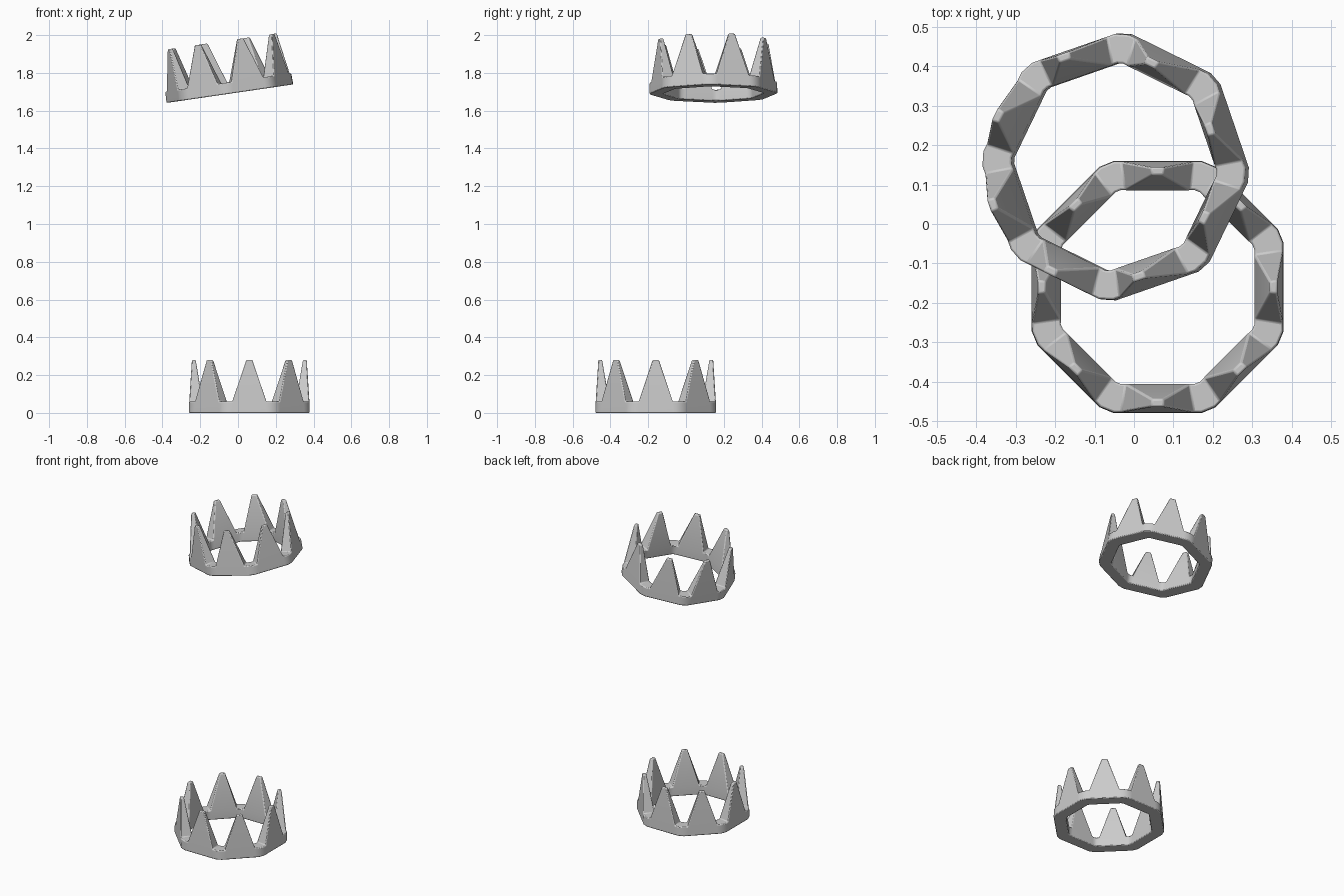
import bpy, bmesh
from math import radians, cos, sin, pi
from mathutils import Vector

if "Cube" in bpy.data.objects:
    bpy.data.objects.remove(bpy.data.objects["Cube"])

RIM_H, TIP_H = 0.06, 0.28


def crown(name, location, tilt, spin):
    bm = bmesh.new()

    # point on side k: apothem r, tangent offset t, height z
    def pt(k, r, t, z):
        a = k * pi / 4
        return bm.verts.new((r * cos(a) - t * sin(a), r * sin(a) + t * cos(a), z))

    # eight-sided rim with chamfered corners: columns of four verts
    cols = []
    for k in range(8):
        for to, ti in ((-0.112, -0.094), (-0.091, -0.08), (0.091, 0.08), (0.112, 0.094)):
            cols.append([pt(k, 0.32, to, 0), pt(k, 0.318, to, RIM_H),
                         pt(k, 0.246, ti, RIM_H), pt(k, 0.246, ti, 0)])
    n = len(cols)
    for i in range(n):
        a, b = cols[i], cols[(i + 1) % n]
        spike = i % 4 == 1
        for j in range(4):
            if spike and j == 1:
                continue
            m = (j + 1) % 4
            bm.faces.new((a[j], b[j], b[m], a[m]))
        # tapered spike in the middle of each side
        if spike:
            k = i // 4
            base = [a[1], b[1], b[2], a[2]]
            tip = [pt(k, 0.304, -0.017, TIP_H), pt(k, 0.304, 0.017, TIP_H),
                   pt(k, 0.284, 0.015, TIP_H), pt(k, 0.284, -0.015, TIP_H)]
            for j in range(4):
                m = (j + 1) % 4
                bm.faces.new((base[j], base[m], tip[m], tip[j]))
            bm.faces.new(tip)
    bmesh.ops.recalc_face_normals(bm, faces=bm.faces)

    mesh = bpy.data.meshes.new(name)
    bm.to_mesh(mesh)
    bm.free()
    ob = bpy.data.objects.new(name, mesh)
    bpy.context.collection.objects.link(ob)
    ob.location = location
    ob.rotation_euler = (0, radians(tilt), radians(spin))
    # spin happens about the crown's own axis before the tilt
    ob.rotation_mode = 'ZYX'

    # softened edges
    bev = ob.modifiers.new("soft_edges", 'BEVEL')
    bev.width = 0.005
    bev.segments = 2
    bev.limit_method = 'ANGLE'
    bev.angle_limit = radians(40)
    bpy.ops.object.select_all(action='DESELECT')
    ob.select_set(True)
    bpy.context.view_layer.objects.active = ob
    bpy.ops.object.shade_smooth_by_angle(angle=radians(40))
    return ob


# lower crown stands level, upper crown floats tilted
crown("lower_crown", (0.06, -0.16, 0), 0, 0)
crown("upper_crown", (-0.043, 0.145, 1.69), -8.3, 19)
